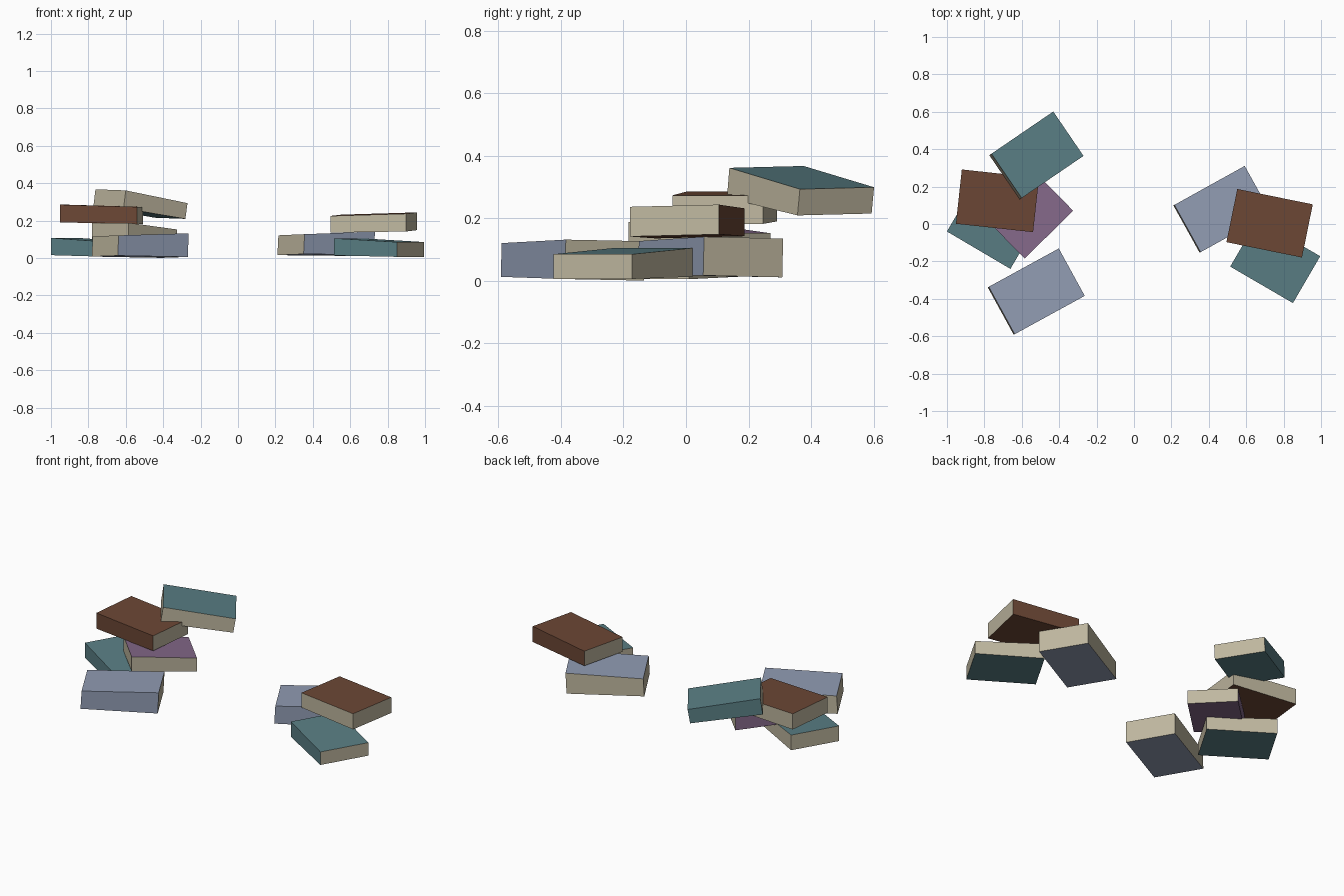
import bpy
import bmesh
from math import radians, cos, sin

if "Cube" in bpy.data.objects:
    bpy.data.objects.remove(bpy.data.objects["Cube"])


def material(name, rgb):
    """Flat colour given as 0-255 sRGB, stored as linear."""
    m = bpy.data.materials.new(name)
    lin = [((c / 255 + 0.055) / 1.055) ** 2.4 for c in rgb]
    m.diffuse_color = (*lin, 1.0)
    m.use_nodes = True
    m.node_tree.nodes["Principled BSDF"].inputs["Base Color"].default_value = m.diffuse_color
    return m


PAGES = material("page_cream", (192, 184, 160))
TEAL = material("cover_teal", (90, 127, 133))
BLUE = material("cover_blue", (145, 156, 179))
BROWN = material("cover_brown", (108, 71, 53))
PURPLE = material("cover_purple", (132, 104, 137))


def book(name, cover, spine, centre, angle, size, base, thick, roll=0.0, lean=0.0):
    """Slightly wedge-shaped closed book.
    spine: -1 on the front long side, +1 on the back long side.
    base / thick: bottom height and thickness at the left and right ends.
    roll: rise from front to back; lean: bottom slipped towards the left end."""
    a = radians(angle)
    bm = bmesh.new()
    bmesh.ops.create_cube(bm, size=1.0)
    bm.normal_update()

    # covers on top, bottom and spine; pages on the other three sides
    for f in bm.faces:
        n = f.normal
        is_cover = abs(n.z) > 0.5 or n.y * spine > 0.5
        f.material_index = 0 if is_cover else 1

    # place each corner of the block
    for v in bm.verts:
        right, top = v.co.x > 0, v.co.z > 0
        x = v.co.x * size[0] - (0.0 if top else lean)
        y = v.co.y * size[1]
        z = base[right] + (thick[right] if top else 0.0) + roll * v.co.y
        v.co = (centre[0] + x * cos(a) - y * sin(a),
                centre[1] + x * sin(a) + y * cos(a), z)

    me = bpy.data.meshes.new(name)
    bm.to_mesh(me)
    bm.free()
    me.materials.append(cover)
    me.materials.append(PAGES)
    ob = bpy.data.objects.new(name, me)
    bpy.context.collection.objects.link(ob)
    return ob


# Left pile
book("left_bottom_teal_book", TEAL, -1, (-0.757, -0.015), -30.5, (0.394, 0.29),
     (0.015, 0.005), (0.092, 0.078))
book("left_purple_book", PURPLE, 1, (-0.553, 0.043), 44.5, (0.364, 0.28),
     (0.098, 0.07), (0.09, 0.082))
book("left_brown_book", BROWN, -1, (-0.73, 0.124), -6.2, (0.415, 0.292),
     (0.19, 0.182), (0.095, 0.091))
book("left_top_teal_book", TEAL, 1, (-0.516, 0.37), 34.3, (0.40, 0.287),
     (0.268, 0.212), (0.096, 0.084), roll=0.006, lean=0.014)
book("left_front_blue_book", BLUE, -1, (-0.52, -0.36), 28.7, (0.427, 0.289),
     (0.01, 0.003), (0.108, 0.126), roll=-0.005, lean=0.006)

# Right pile
book("right_blue_book", BLUE, -1, (0.474, 0.08), 29.0, (0.43, 0.289),
     (0.018, 0.014), (0.106, 0.124), roll=-0.006, lean=0.006)
book("right_teal_book", TEAL, -1, (0.755, -0.2), -30.2, (0.388, 0.29),
     (0.013, 0.006), (0.092, 0.079))
book("right_brown_book", BROWN, 1, (0.725, 0.004), -11.5, (0.412, 0.29),
     (0.139, 0.145), (0.089, 0.095), roll=0.007)
